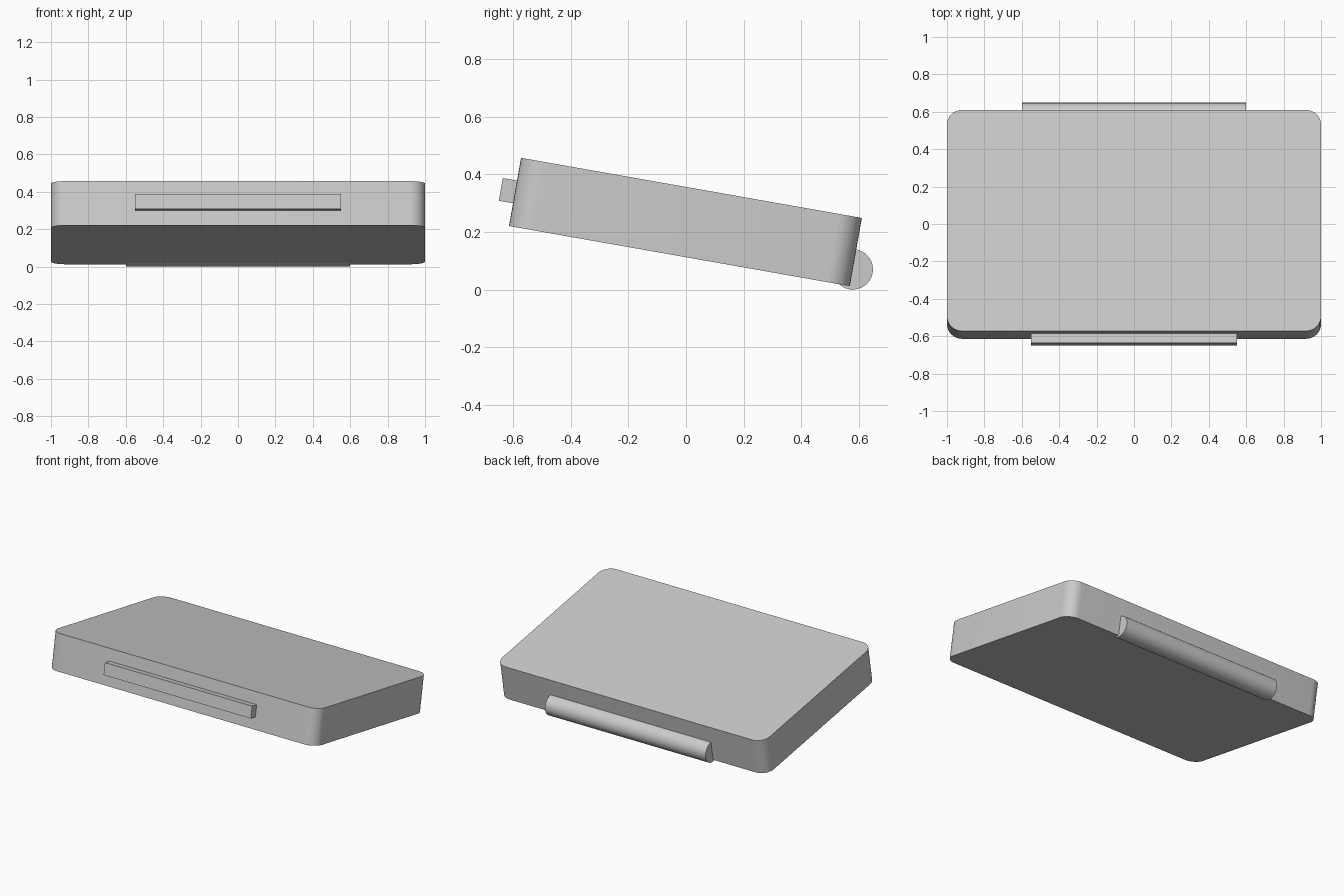
import bpy, bmesh
from math import radians, sin, cos, pi
from mathutils import Matrix

if "Cube" in bpy.data.objects:
    bpy.data.objects.remove(bpy.data.objects["Cube"])

# Everything is built in the flat frame of the slab, then tipped forward-up
TILT = Matrix.Translation((0, -0.002, 0.2345)) @ Matrix.Rotation(radians(-10), 4, 'X')


def prism(name, outline, axis_vec, smooth=True):
    """Extrude a closed 3D outline along axis_vec and tilt it into place."""
    bm = bmesh.new()
    face = bm.faces.new([bm.verts.new(p) for p in outline])
    ext = bmesh.ops.extrude_face_region(bm, geom=[face])
    bmesh.ops.translate(bm, vec=axis_vec,
                        verts=[v for v in ext["geom"] if isinstance(v, bmesh.types.BMVert)])
    bmesh.ops.recalc_face_normals(bm, faces=bm.faces)
    mesh = bpy.data.meshes.new(name)
    bm.to_mesh(mesh)
    bm.free()
    obj = bpy.data.objects.new(name, mesh)
    bpy.context.collection.objects.link(obj)
    obj.matrix_world = TILT
    if smooth:
        bpy.ops.object.select_all(action='DESELECT')
        bpy.context.view_layer.objects.active = obj
        obj.select_set(True)
        bpy.ops.object.shade_smooth_by_angle(angle=radians(35))
    return obj


# Slab with rounded vertical corners
hx, hy, half_t, r, steps = 1.0, 0.6, 0.12, 0.08, 8
slab = []
for i, (sx, sy) in enumerate([(1, 1), (-1, 1), (-1, -1), (1, -1)]):
    for k in range(steps + 1):
        a = (i + k / steps) * pi / 2
        slab.append((sx * (hx - r) + r * cos(a), sy * (hy - r) + r * sin(a), -half_t))
prism("slab_body", slab, (0, 0, 2 * half_t))

# Round hinge bar along the lower back edge
n, hr = 32, 0.07
hinge = [(-0.6, 0.6 + hr * cos(2 * pi * k / n), -0.061 + hr * sin(2 * pi * k / n))
         for k in range(n)]
prism("hinge_bar", hinge, (1.2, 0, 0))

# Rectangular grip bar on the front face
grip = [(-0.55, -0.65, -0.04), (-0.55, -0.57, -0.04),
        (-0.55, -0.57, 0.04), (-0.55, -0.65, 0.04)]
prism("front_grip", grip, (1.1, 0, 0), smooth=False)
